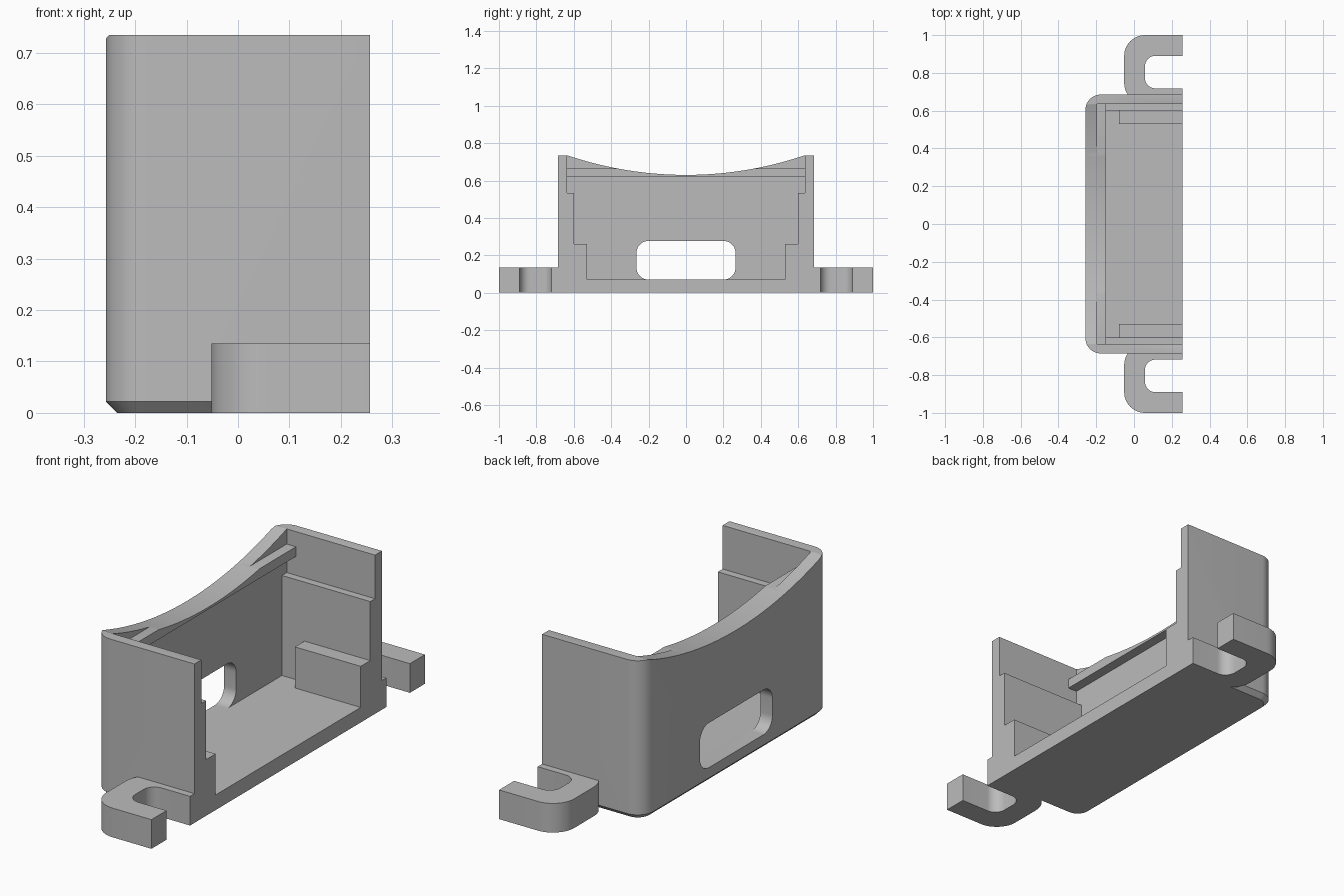
import bpy, bmesh
from math import cos, sin, pi, radians

if "Cube" in bpy.data.objects:
    bpy.data.objects.remove(bpy.data.objects["Cube"], do_unlink=True)

grey = bpy.data.materials.new("plain grey")
grey.use_nodes = True
colour = (0.5, 0.5, 0.5, 1)
grey.diffuse_color = colour
grey.node_tree.nodes["Principled BSDF"].inputs["Base Color"].default_value = colour

FRONT = 0.257   # open side of the housing
BACK = -0.257
FAR = 0.4       # overshoot for cutters


def make_object(name, bm):
    bmesh.ops.recalc_face_normals(bm, faces=bm.faces)
    mesh = bpy.data.meshes.new(name)
    bm.to_mesh(mesh)
    bm.free()
    mesh.materials.append(grey)
    ob = bpy.data.objects.new(name, mesh)
    bpy.context.collection.objects.link(ob)
    return ob


def loft(name, rings):
    """Closed solid through matching rings of 3D points."""
    bm = bmesh.new()
    loops = [[bm.verts.new(p) for p in ring] for ring in rings]
    bm.faces.new(loops[0])
    bm.faces.new(loops[-1])
    n = len(loops[0])
    for a, b in zip(loops, loops[1:]):
        for i in range(n):
            j = (i + 1) % n
            bm.faces.new((a[i], a[j], b[j], b[i]))
    return make_object(name, bm)


def prism_x(name, yz, x0, x1):
    return loft(name, [[(x, y, z) for y, z in yz] for x in (x0, x1)])


def prism_z(name, xy, z0, z1):
    return loft(name, [[(x, y, z) for x, y in xy] for z in (z0, z1)])


def rounded(u0, u1, v0, v1, r, left_only=False, steps=12):
    """Rectangle with rounded corners, or only those on the low-u side."""
    pts = []
    corners = ((u1, v1, 0), (u0, v1, 1), (u0, v0, 2), (u1, v0, 3))
    for u, v, q in corners:
        if left_only and q in (0, 3):
            pts.append((u, v))
            continue
        cu = u0 + r if u == u0 else u1 - r
        cv = v0 + r if v == v0 else v1 - r
        for i in range(steps + 1):
            a = (q + i / steps) * pi / 2
            pts.append((cu + r * cos(a), cv + r * sin(a)))
    return pts


def rect(u0, u1, v0, v1):
    return [(u0, v0), (u1, v0), (u1, v1), (u0, v1)]


def combine(target, tool, operation):
    mod = target.modifiers.new(operation, 'BOOLEAN')
    mod.operation = operation
    mod.solver = 'EXACT'
    mod.object = tool
    tool.hide_render = True
    bpy.context.view_layer.objects.active = target
    bpy.ops.object.modifier_apply(modifier=mod.name)
    bpy.data.objects.remove(tool, do_unlink=True)


# Outer shell with rounded back corners and a chamfered foot
c = 0.022
outer = rounded(BACK, FRONT, -0.685, 0.685, 0.08, True)
foot = rounded(BACK + c, FRONT, -0.685 + c, 0.685 - c, 0.08 - c, True)
housing = loft("housing", [[(x, y, z) for x, y in ring]
                           for ring, z in ((foot, 0), (outer, c), (outer, 0.735))])

# Stepped cavity, open at the front and top
half = [(0.6, 0.07), (0.6, 0.533), (0.635, 0.533), (0.635, 0.9)]
cavity = prism_x("cavity", half + [(-y, z) for y, z in reversed(half)], -0.195, FAR)
combine(housing, cavity, 'DIFFERENCE')

# Side blocks and open slotted hooks
for s in (-1, 1):
    block = prism_x("side_block", rect(s * 0.53, s * 0.64, 0.04, 0.26), -0.08, FRONT)
    combine(housing, block, 'UNION')
    hook = prism_z("hook", rounded(-0.052, FRONT, 0.637, 1.0, 0.11, True), 0, 0.135)
    slot = prism_z("slot", rounded(0.058, FAR, 0.718, 0.89, 0.055, True), -0.1, 0.3)
    combine(hook, slot, 'DIFFERENCE')
    if s < 0:
        for v in hook.data.vertices:
            v.co.y = -v.co.y
        hook.data.flip_normals()
    combine(housing, hook, 'UNION')

# Rail along the back wall
rail = prism_x("rail", rect(-0.65, 0.65, 0.62, 0.665), -0.215, -0.148)
combine(housing, rail, 'UNION')

# Shallow arched dip across the top
radius, reach = 1.973, 0.34
arc = [(radius * sin(a), 0.63 + radius * (1 - cos(a)))
       for a in (reach * (i / 32 - 1) for i in range(65))]
dip = prism_x("dip", arc, -FAR, FAR)
combine(housing, dip, 'DIFFERENCE')

# Rounded window in the back wall
window = prism_x("window", rounded(-0.265, 0.265, 0.07, 0.277, 0.065), -FAR, -0.17)
combine(housing, window, 'DIFFERENCE')

bpy.ops.object.select_all(action='DESELECT')
housing.select_set(True)
bpy.context.view_layer.objects.active = housing
bpy.ops.object.shade_smooth_by_angle(angle=radians(30))
